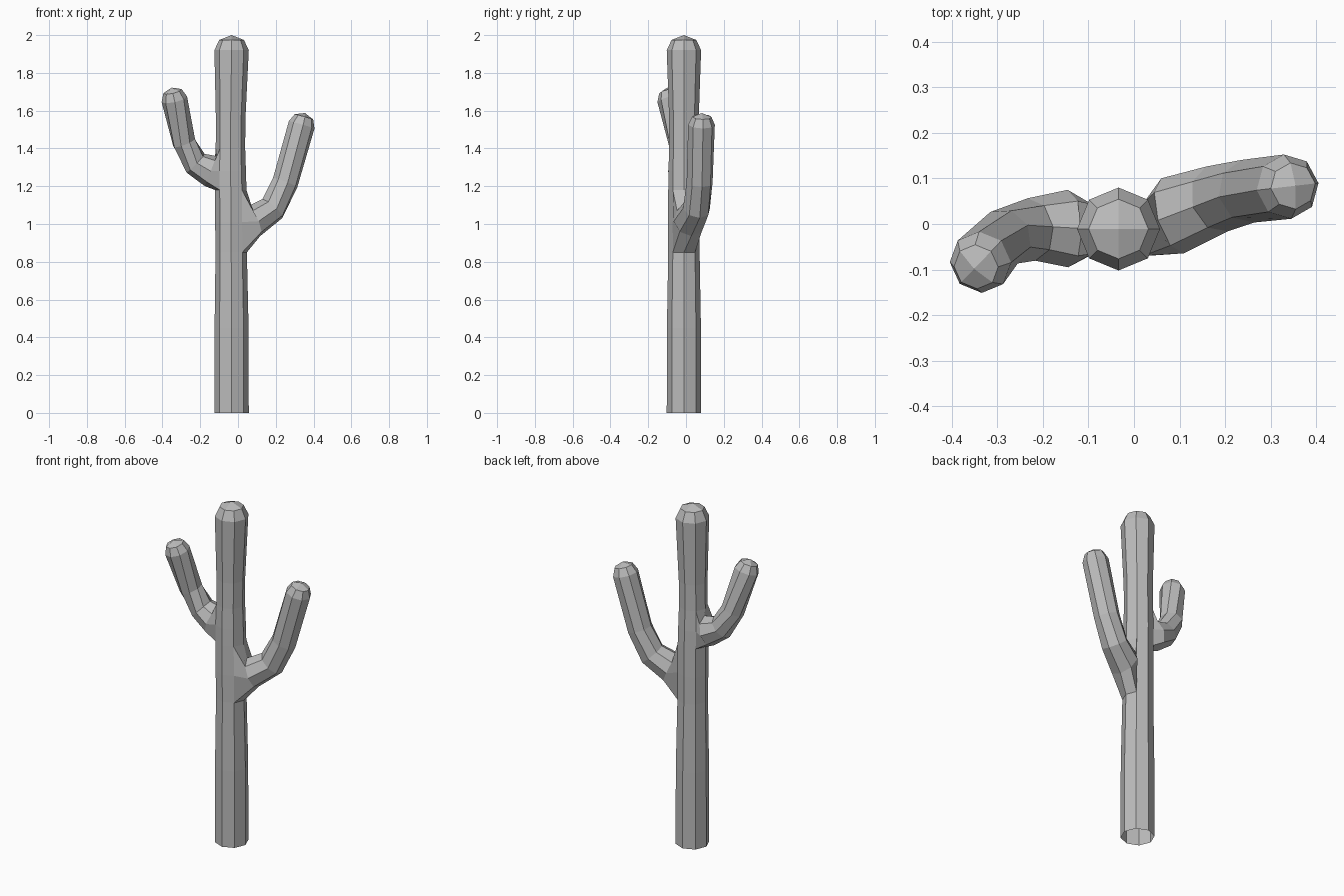
import bpy, bmesh
from math import sin, cos, tau
from mathutils import Vector

cube = bpy.data.objects.get("Cube")
if cube:
    bpy.data.objects.remove(cube)

SIDES = 8
UP = Vector((0, 0, 1))
bm = bmesh.new()


def bridge(a, b):
    """Join two rings of equal size with quads."""
    for i in range(SIDES):
        j = (i + 1) % SIDES
        bm.faces.new((a[i], a[j], b[j], b[i]))


def ring(centre, radius, u, v):
    """Octagon spanned by the directions u and v."""
    return [bm.verts.new(centre + radius * (u * cos(tau * i / SIDES) + v * sin(tau * i / SIDES)))
            for i in range(SIDES)]


def dome(last, centre, radius, axis, u, v, height):
    """Rounded end: a smaller ring closed by four quads meeting at a tip."""
    top = ring(centre + axis * height * 0.68, radius * 0.72, u, v)
    bridge(last, top)
    tip = bm.verts.new(centre + axis * height)
    for i in range(0, SIDES, 2):
        bm.faces.new((top[i], top[i + 1], top[(i + 2) % SIDES], tip))


# Trunk, open at the foot: height, centre x, radius
TRUNK = [(0, -.034, .091), (.45, -.034, .090), (.85, -.036, .083), (1.01, -.037, .084),
         (1.18, -.038, .083), (1.28, -.040, .082), (1.40, -.040, .078),
         (1.55, -.039, .078), (1.92, -.034, .091)]
X, Y = Vector((1, 0, 0)), Vector((0, 1, 0))
rings = [ring(Vector((x, -.011, z)), r, X, Y) for z, x, r in TRUNK]
for a, b in zip(rings, rings[1:]):
    bridge(a, b)
z, x, r = TRUNK[-1]
dome(rings[-1], Vector((x, -.011, z)), r, UP, X, Y, .08)


def arm(column, row, path):
    """Open a window two faces wide and high in the trunk and grow an arm from it."""
    lo, mid, hi = rings[row:row + 3]
    c, l, n = column, (column - 1) % SIDES, (column + 1) % SIDES
    loop = [lo[c], lo[n], mid[n], hi[n], hi[c], hi[l], mid[l], lo[l]]
    bmesh.ops.delete(bm, geom=[f for f in mid[c].link_faces], context='FACES_ONLY')
    points = [Vector(p[:3]) for p in path]
    start = Vector((-.037, -.011, points[0].z - .03))
    for i, p in enumerate(points):
        before = points[i - 1] if i else start
        after = points[min(i + 1, len(points) - 1)]
        axis = ((p - before).normalized() + (after - p).normalized()).normalized()
        side = UP.cross(axis).normalized()
        down = side.cross(axis).normalized()
        if down.z > 0:
            down.negate()
        new = ring(p, path[i][3], down, side)
        bridge(loop, new)
        loop = new
    dome(loop, points[-1], path[-1][3], axis, down, side, .065)


# Left arm (+x) and right arm (-x): x, y, z, radius
arm(0, 2, [(.085, .018, 1.015, .086), (.182, .055, 1.082, .075),
           (.250, .072, 1.220, .070), (.337, .082, 1.525, .071)])
arm(4, 4, [(-.145, -.010, 1.280, .085), (-.225, -.012, 1.322, .069),
           (-.285, -.030, 1.430, .064), (-.337, -.084, 1.660, .069)])

bmesh.ops.recalc_face_normals(bm, faces=bm.faces)
mesh = bpy.data.meshes.new("cactus")
bm.to_mesh(mesh)
bm.free()
cactus = bpy.data.objects.new("cactus", mesh)
bpy.context.collection.objects.link(cactus)

# One plain grey
grey = bpy.data.materials.new("plain grey")
grey.use_nodes = True
colour = (.5, .5, .5, 1)
grey.diffuse_color = colour
grey.node_tree.nodes["Principled BSDF"].inputs["Base Color"].default_value = colour
mesh.materials.append(grey)
